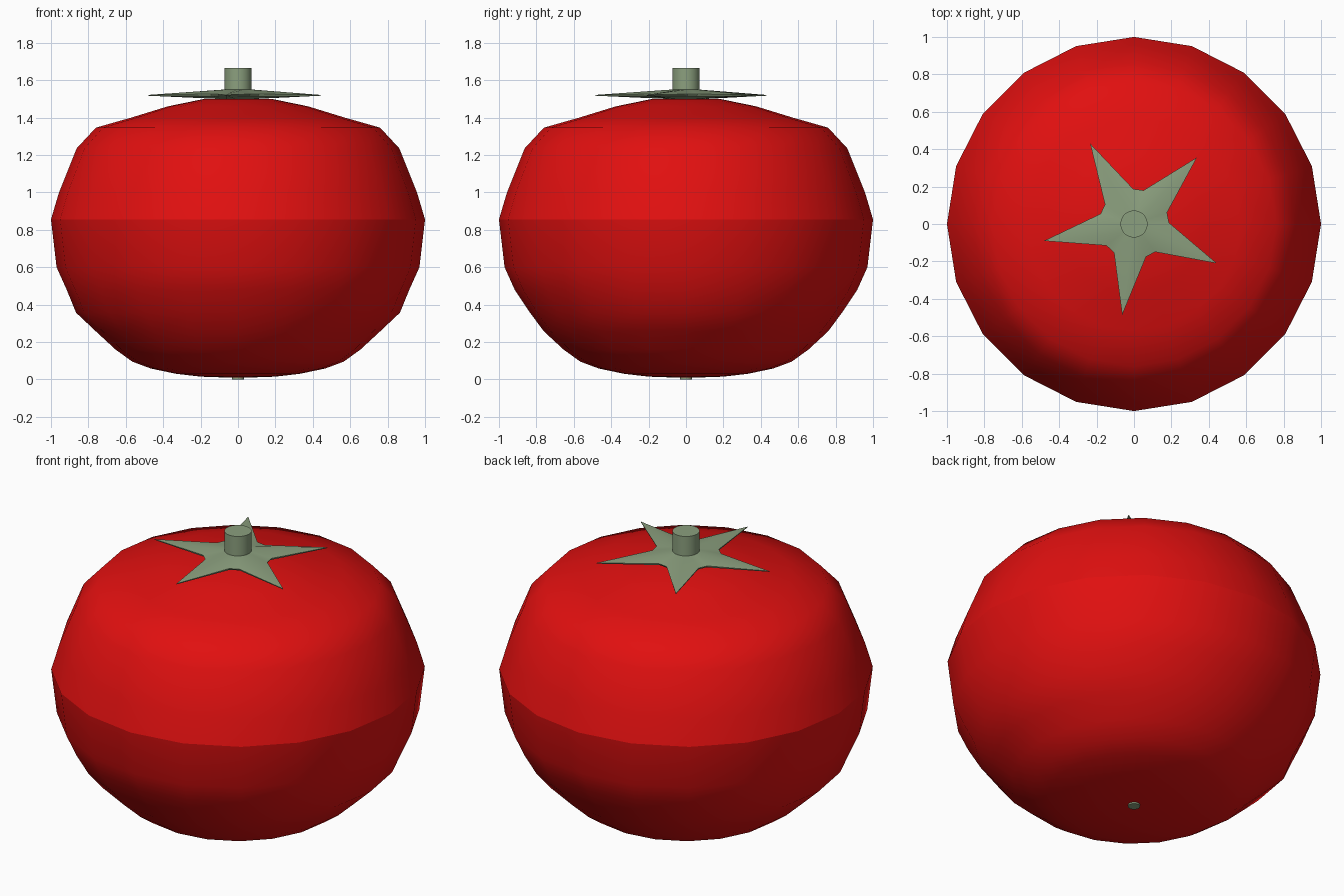
import bpy, bmesh, math

if "Cube" in bpy.data.objects:
    bpy.data.objects.remove(bpy.data.objects["Cube"])

def material(name, rgb):
    m = bpy.data.materials.new(name)
    m.diffuse_color = (*rgb, 1)
    m.use_nodes = True
    m.node_tree.nodes["Principled BSDF"].inputs["Base Color"].default_value = m.diffuse_color
    return m

RED = material("red_skin", (0.75, 0.005, 0.005))
GREEN = material("dull_green", (0.26, 0.35, 0.21))

def finish(bm, name, mat, angle=None):
    bmesh.ops.recalc_face_normals(bm, faces=bm.faces)
    me = bpy.data.meshes.new(name)
    bm.to_mesh(me)
    bm.free()
    me.materials.append(mat)
    ob = bpy.data.objects.new(name, me)
    bpy.context.collection.objects.link(ob)
    if angle:
        bpy.ops.object.select_all(action='DESELECT')
        ob.select_set(True)
        bpy.context.view_layer.objects.active = ob
        bpy.ops.object.shade_smooth_by_angle(angle=math.radians(angle))
    return ob

def bridge(bm, a, b):
    n = len(a)
    for i in range(n):
        bm.faces.new((a[i], a[(i + 1) % n], b[(i + 1) % n], b[i]))

def fan(bm, ring, tip):
    for i in range(len(ring)):
        bm.faces.new((ring[i], ring[(i + 1) % len(ring)], tip))

# Fruit: 20-sided revolved profile, slightly wider in x on one lower ring
N = 20
profile = [(0.20, 0.015), (0.33, 0.03), (0.465, 0.058), (0.565, 0.095),
           (0.655, 0.16), (0.76, 0.257), (0.85, 0.357), (0.916, 0.48),
           (0.97, 0.60), (1.0, 0.855), (0.957, 1.0), (0.863, 1.235),
           (0.76, 1.346), (0.57, 1.40), (0.375, 1.46), (0.19, 1.498)]
bm = bmesh.new()
rings = []
for r, z in profile:
    ring = []
    for i in range(N):
        a = math.tau * i / N
        k = r + (0.016 * math.cos(2 * a) if z == 0.357 else 0)
        ring.append(bm.verts.new((k * math.cos(a), k * math.sin(a), z)))
    rings.append(ring)
for lo, hi in zip(rings, rings[1:]):
    bridge(bm, lo, hi)
fan(bm, rings[0], bm.verts.new((0, 0, 0.008)))
fan(bm, rings[-1], bm.verts.new((0, 0, 1.503)))
# sharp shading break around the equator
for e in bm.edges:
    if all(abs(v.co.z - 0.855) < 1e-4 for v in e.verts):
        e.smooth = False
finish(bm, "fruit", RED, 60)

# Calyx: five pointed leaves around a shallow cone
bm = bmesh.new()
def star(valley_r, valley_z, tip_z):
    vs = []
    for k in range(5):
        for off, r, z in ((0, 0.49, tip_z), (27.5, valley_r, valley_z), (44.5, valley_r, valley_z)):
            a = math.radians(46.6 + 72 * k + off)
            vs.append(bm.verts.new((r * math.cos(a), r * math.sin(a), z)))
    return vs
upper, lower = star(0.187, 1.526, 1.521), star(0.18, 1.515, 1.517)
bridge(bm, lower, upper)
def inner(r, z):
    return [bm.verts.new((r * v.co.x / v.co.xy.length, r * v.co.y / v.co.xy.length, z)) for v in upper]
top_ring, low_ring = inner(0.075, 1.55), inner(0.11, 1.50)
bridge(bm, upper, top_ring)
bridge(bm, low_ring, lower)
bm.faces.new(top_ring)
bm.faces.new(low_ring)
finish(bm, "calyx", GREEN, 30)

# Stem and the small blossom scar underneath
def cylinder(name, r, z0, z1):
    bm = bmesh.new()
    bmesh.ops.create_cone(bm, cap_ends=True, segments=20, radius1=r, radius2=r, depth=z1 - z0)
    bmesh.ops.translate(bm, verts=bm.verts, vec=(0, 0, (z0 + z1) / 2))
    finish(bm, name, GREEN, 40)

cylinder("stem", 0.073, 1.51, 1.665)
cylinder("blossom_scar", 0.032, 0.0, 0.02)
